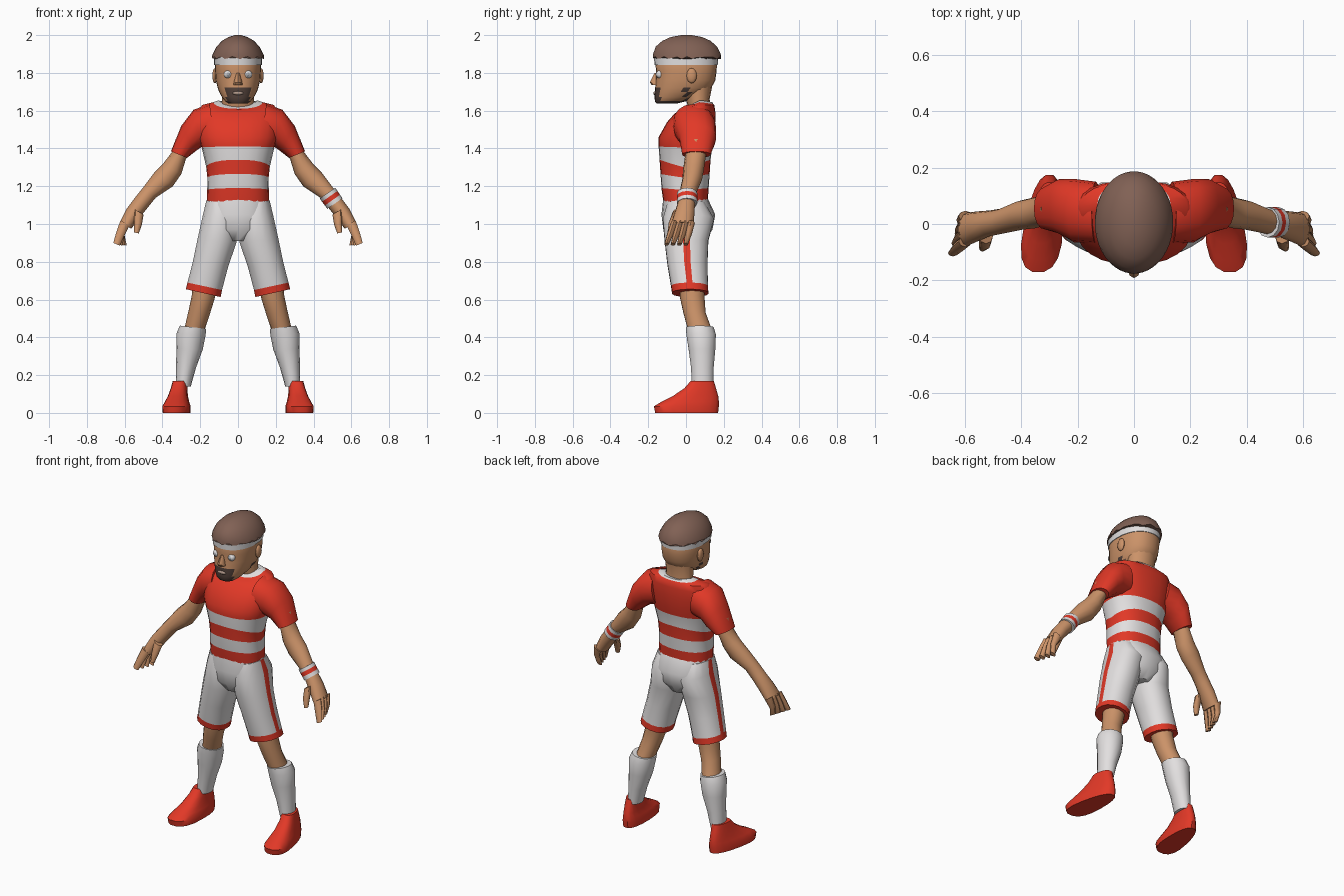
import bpy, bmesh, math
from mathutils import Vector

COLORS = {
    "red": (0.76, 0.04, 0.02), "white": (0.76, 0.74, 0.74), "skin": (0.60, 0.29, 0.14),
    "hair_brown": (0.22, 0.12, 0.09), "beard_brown": (0.08, 0.05, 0.04),
    "lip": (0.42, 0.30, 0.24), "iris_grey": (0.42, 0.44, 0.47),
}
MATS = {}
for key, col in COLORS.items():
    MATS[key] = bpy.data.materials.new(key)
    MATS[key].diffuse_color = (*col, 1)
NAMES = list(COLORS)


def finish(name, bm, angle=50):
    bmesh.ops.recalc_face_normals(bm, faces=bm.faces)
    me = bpy.data.meshes.new(name)
    bm.to_mesh(me)
    bm.free()
    for k in NAMES:
        me.materials.append(MATS[k])
    me.shade_smooth()
    me.set_sharp_from_angle(angle=math.radians(angle))
    ob = bpy.data.objects.new(name, me)
    bpy.context.collection.objects.link(ob)
    return ob


def loft(name, rings, colors, n=16, side=1, power=2.0, angles=None, paint=None, warp=None, angle=50):
    """Skin ovals; ring = outer x, z, inner x, z, front y, back y, (front lift, back lift)."""
    bm = bmesh.new()
    angles = angles or [2 * math.pi * i / n for i in range(n)]
    n = len(angles)
    if isinstance(colors, str):
        colors = [colors] * (len(rings) - 1)
    loops = []
    for r in rings:
        x0, z0, x1, z1, yf, yb = r[:6]
        front, back = r[6:8] if len(r) > 6 else (0, 0)
        loop = []
        for a in angles:
            c, s = math.cos(a), math.sin(a)
            cu = math.copysign(abs(c) ** (2 / power), c)
            sv = math.copysign(abs(s) ** (2 / power), s)
            p = Vector(((x0 + x1) / 2 + cu * (x0 - x1) / 2,
                        (yf + yb) / 2 - sv * (yb - yf) / 2,
                        (z0 + z1) / 2 + cu * (z0 - z1) / 2 + front * max(s, 0) + back * max(-s, 0)))
            if warp:
                p = warp(p)
            loop.append(bm.verts.new((p.x * side, p.y, p.z)))
        loops.append(loop)
    for k in range(len(loops) - 1):
        for i in range(n):
            j = (i + 1) % n
            f = bm.faces.new((loops[k][i], loops[k][j], loops[k + 1][j], loops[k + 1][i]))
            c = f.calc_center_median()
            f.material_index = NAMES.index((paint and paint(c, i)) or colors[k])
    for loop, col in ((loops[0], colors[0]), (loops[-1], colors[-1])):
        bm.faces.new(loop).material_index = NAMES.index(col)
    return finish(name, bm, angle)


def level(z, hw, yf, yb, front=0, back=0):
    return (hw, z, -hw, z, yf, yb, front, back)


def ball(name, loc, size, color):
    bm = bmesh.new()
    bmesh.ops.create_uvsphere(bm, u_segments=12, v_segments=8, radius=1)
    for v in bm.verts:
        v.co = Vector([v.co[i] * size[i] + loc[i] for i in range(3)])
    for f in bm.faces:
        f.material_index = NAMES.index(color)
    return finish(name, bm)


# Jersey body with stripes and a white collar
loft("jersey", [
    level(1.12, .165, -.12, .115), level(1.18, .163, -.13, .12, .01, .01),
    level(1.245, .162, -.135, .125, .02, .02), level(1.30, .168, -.14, .13, .04, .04),
    level(1.405, .192, -.145, .14, .005, .01), level(1.46, .21, -.145, .15),
    level(1.54, .215, -.10, .155), level(1.595, .21, -.06, .155, -.01, 0),
    level(1.630, .19, -.03, .15, -.025, 0), level(1.645, .13, -.005, .145, -.035, -.01),
    level(1.655, .10, .01, .14, -.035, -.01)],
    ["red", "white", "red", "white"] + ["red"] * 5 + ["white"], n=24, power=2.3)

# Shorts: seat
loft("shorts_seat", [
    level(1.14, .163, -.12, .113), level(1.05, .18, -.13, .155),
    level(.97, .16, -.12, .14), level(.91, .07, -.08, .10)], "white", n=20, power=2.2)

# Neck and head, with the beard painted along the jaw and round the mouth
loft("neck", [level(1.60, .09, .015, .135), level(1.66, .085, .0, .125),
              level(1.76, .09, -.02, .145)], "skin")


def beard(c, i):
    goatee = 1.64 < c.z < 1.73 and abs(c.x) < .062 and c.y < -.1
    jaw = c.z < 1.66 and c.y < .0
    sideburn = c.z < 1.74 and -.005 < c.y < .03
    return "beard_brown" if goatee or jaw or sideburn else None


loft("head", [
    level(1.637, .05, -.155, -.05), level(1.65, .068, -.165, .0),
    level(1.672, .085, -.166, .06), level(1.70, .10, -.165, .11),
    level(1.722, .108, -.163, .135), level(1.76, .117, -.16, .155),
    level(1.81, .121, -.158, .162), level(1.87, .122, -.165, .165),
    level(1.93, .10, -.13, .13)], "skin", n=28, power=2.25, paint=beard)
loft("nose", [level(1.80, .010, -.166, -.13), level(1.75, .022, -.192, -.13),
              level(1.737, .024, -.182, -.13)], "skin", n=8)
ball("mouth", (0, -.164, 1.693), (.030, .009, .010), "lip")

# Headband and hair cap with a ragged lower edge
loft("headband", [level(1.843, .126, -.167, .168), level(1.895, .127, -.17, .171)],
     "white", n=28, power=2.2)


def ragged(p):
    if p.z < 1.89:
        p.z += .007 * math.sin(14 * math.atan2(p.y, p.x) + .8)
    return p


loft("hair", [
    level(1.88, .139, -.176, .187), level(1.90, .134, -.175, .184),
    level(1.94, .113, -.160, .164), level(1.97, .084, -.125, .130),
    level(1.99, .05, -.08, .085), level(2.0, .015, -.025, .03)],
    "hair_brown", n=42, warp=ragged)


def shoe_shape(p):
    # narrow heel, wide toe turned outward
    t = (.175 - p.y) / .345
    p.x = .30 + .04 * t + (p.x - .33) * (.62 + .38 * t)
    return p


# Angles for a short leg: a thin face on the outside carries the stripe
leg_angles = [-.13, .13] + [.13 + (2 * math.pi - .26) * i / 15 for i in range(1, 15)]

for side, tag in ((1, "left"), (-1, "right")):
    # Face
    ball(tag + "_eye", (side * .052, -.137, 1.792), (.023, .022, .022), "white")
    ball(tag + "_iris", (side * .052, -.154, 1.792), (.010, .007, .011), "iris_grey")
    ball(tag + "_ear", (side * .122, .03, 1.785), (.014, .027, .04), "skin")

    # Sleeve
    loft(tag + "_sleeve", [
        (.15, 1.635, .12, 1.42, -.07, .15), (.235, 1.605, .19, 1.41, -.065, .16),
        (.30, 1.52, .225, 1.385, -.035, .16), (.355, 1.385, .27, 1.35, -.02, .13)],
        "red", side=side, power=2.2)

    # Arm and palm
    loft(tag + "_arm", [
        (.33, 1.45, .25, 1.40, .0, .11), (.35, 1.38, .277, 1.34, -.005, .105),
        (.40, 1.315, .30, 1.265, -.015, .095), (.445, 1.27, .345, 1.20, -.02, .085),
        (.505, 1.19, .435, 1.14, -.035, .055), (.545, 1.14, .478, 1.087, -.043, .048),
        (.59, 1.08, .515, 1.04, -.06, .045), (.625, 1.01, .565, .975, -.08, .04)],
        "skin", n=12, side=side)

    # Fingers and thumb
    for i in range(4):
        yk, yt, xt = -.062 + .03 * i, -.103 + .034 * i, .66 - .012 * i
        loft(f"{tag}_finger_{i + 1}", [
            (.622, 1.02, .575, .99, yk - .019, yk + .019),
            (.645 - .005 * i, .955, .60, .94, (yk + yt) / 2 - .018, (yk + yt) / 2 + .018),
            (xt, .90, xt - .035, .885, yt - .012, yt + .012)], "skin", n=8, side=side)
    loft(tag + "_thumb", [
        (.55, 1.08, .50, 1.05, -.07, -.015), (.55, 1.01, .508, 1.0, -.092, -.05),
        (.55, .955, .525, .95, -.098, -.072)], "skin", n=8, side=side)

    # Short leg with side stripe and red hem
    loft(tag + "_short_leg", [
        (.168, 1.125, .02, 1.10, -.10, .10), (.186, 1.05, .0, 1.0, -.125, .15),
        (.215, .92, .005, .905, -.115, .12), (.24, .80, .05, .775, -.10, .115),
        (.268, .69, .083, .65, -.08, .118), (.277, .655, .09, .613, -.075, .12)],
        ["white"] * 4 + ["red"], side=side, angles=leg_angles, power=2.2,
        paint=lambda c, i: "red" if i == 0 else None)

    # Lower leg, sock and shoe
    loft(tag + "_leg", [
        (.235, .72, .10, .70, -.04, .10), (.245, .62, .125, .60, -.033, .10),
        (.262, .54, .15, .52, -.015, .105), (.285, .44, .18, .43, .01, .14)],
        "skin", n=14, side=side)
    loft(tag + "_sock", [
        (.308, .462, .168, .445, -.002, .148), (.326, .42, .172, .41, .0, .16),
        (.326, .34, .187, .335, .012, .157), (.328, .24, .222, .24, .025, .148),
        (.33, .14, .25, .14, .03, .145)], "white", n=14, side=side)
    loft(tag + "_shoe", [
        (.413, 0, .247, 0, -.165, .172), (.415, .035, .245, .035, -.172, .176),
        (.405, .06, .255, .06, -.13, .176), (.395, .09, .265, .09, -.07, .172),
        (.385, .13, .270, .13, -.01, .160), (.375, .17, .270, .17, .025, .148)],
        "red", n=18, side=side, power=2.5, warp=shoe_shape, angle=45)

# Wristband on one arm
band = [(.515, 1.192, .433, 1.135), (.527, 1.175, .445, 1.118),
        (.540, 1.155, .460, 1.098), (.553, 1.137, .473, 1.08)]
loft("wristband", [(*b, -.048, .06) for b in band], ["white", "red", "white"], n=12)
